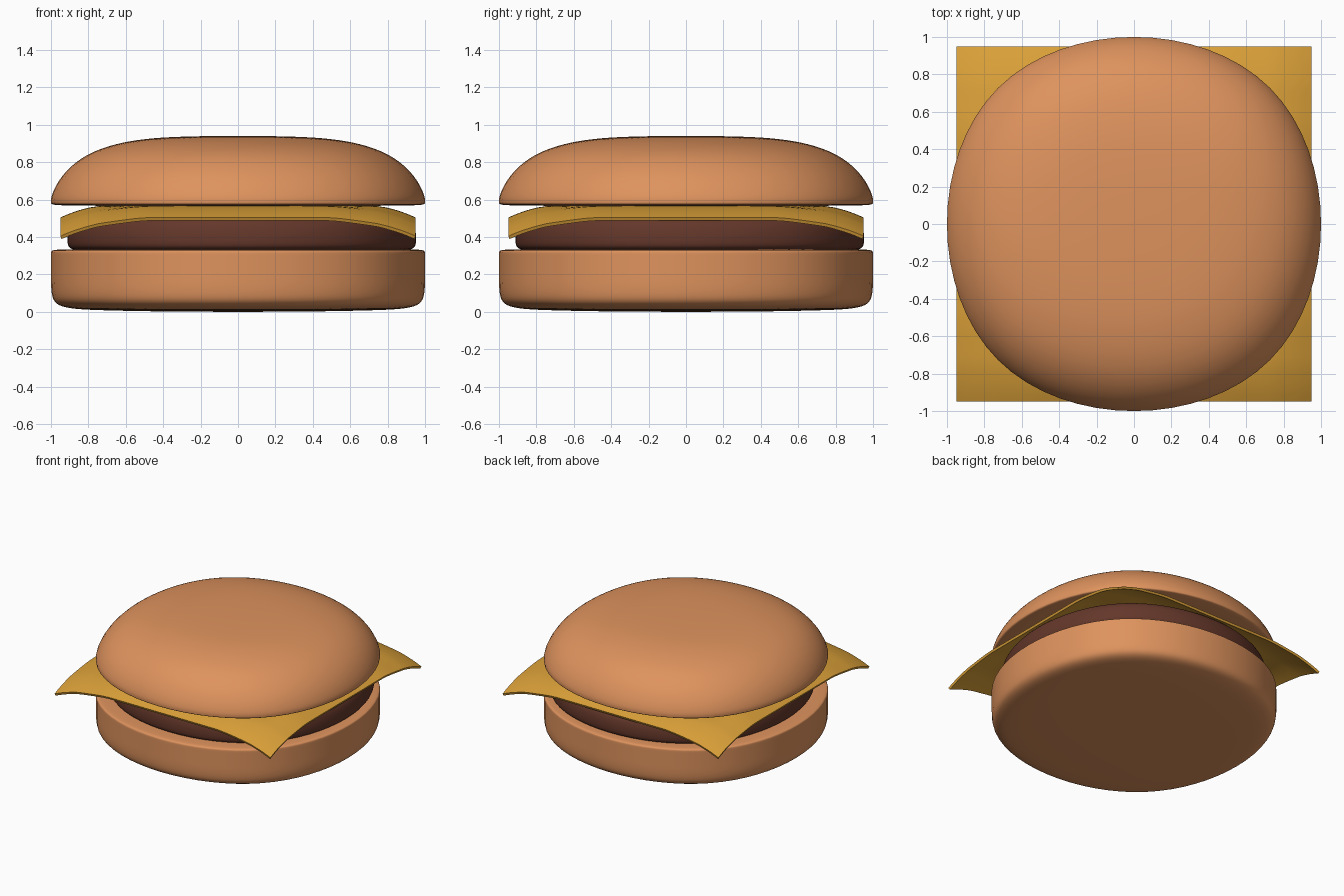
import bpy, bmesh

if "Cube" in bpy.data.objects:
    bpy.data.objects.remove(bpy.data.objects["Cube"])


def colour(obj, rgb):
    mat = bpy.data.materials.get(str(rgb)) or bpy.data.materials.new(str(rgb))
    mat.diffuse_color = (*rgb, 1)
    mat.use_nodes = True
    mat.node_tree.nodes["Principled BSDF"].inputs["Base Color"].default_value = mat.diffuse_color
    obj.data.materials.append(mat)


def finish(bm, name, rgb):
    bmesh.ops.recalc_face_normals(bm, faces=bm.faces)
    for f in bm.faces:
        f.smooth = True
    mesh = bpy.data.meshes.new(name)
    bm.to_mesh(mesh)
    bm.free()
    obj = bpy.data.objects.new(name, mesh)
    bpy.context.collection.objects.link(obj)
    colour(obj, rgb)
    return obj


def soft_disc(name, profile, rgb, centre=(0, 0)):
    """Stack of square rings, subdivided into a softly squared disc."""
    bm = bmesh.new()
    rings = []
    for r, z in profile:
        h = r * 12 / 11  # a subdivided square shrinks to 11/12 of its half width
        rings.append([bm.verts.new((sx * h + centre[0], sy * h + centre[1], z))
                      for sx, sy in ((-1, -1), (1, -1), (1, 1), (-1, 1))])
    for a, b in zip(rings, rings[1:]):
        for i in range(4):
            j = (i + 1) % 4
            bm.faces.new((a[i], a[j], b[j], b[i]))
    bm.faces.new(rings[0][::-1])
    bm.faces.new(rings[-1])
    obj = finish(bm, name, rgb)
    sub = obj.modifiers.new("soften", "SUBSURF")
    sub.levels = sub.render_levels = 4
    return obj


BUN = (0.73, 0.29, 0.11)
MEAT = (0.127, 0.038, 0.023)
CHEESE = (0.70, 0.35, 0.04)

# Buns and patty
soft_disc("bottom_bun", [(0.3, 0.0), (0.75, 0.008), (0.97, 0.02), (1, 0.09), (1, 0.2),
                         (1, 0.31), (1, 0.325), (0.98, 0.335), (0.8, 0.335), (0.3, 0.335)], BUN)
soft_disc("patty", [(0.3, 0.325), (0.8, 0.325), (0.92, 0.328), (0.935, 0.37), (0.93, 0.45),
                    (0.9, 0.51), (0.75, 0.54), (0.3, 0.545)], MEAT, (0.02, 0.02))
soft_disc("top_bun", [(0.3, 0.567), (0.8, 0.567), (0.98, 0.57), (1, 0.577), (1, 0.59), (1, 0.62),
                      (0.95, 0.727), (0.82, 0.847), (0.6, 0.918), (0.3, 0.943)], BUN)


# Cheese slice: square sheet drooping at its edges and more at its corners
def edge_drop(t):
    return 0.062 * max(0, (abs(t) - 0.72) / 0.23) ** 1.7


def corner_blend(t):
    s = min(1, max(0, (abs(t) - 0.45) / 0.4))
    return s * s * (3 - 2 * s)


bm = bmesh.new()
bmesh.ops.create_grid(bm, x_segments=48, y_segments=48, size=0.95)
for v in bm.verts:
    x, y = v.co.x, v.co.y
    v.co.z = 0.567 - edge_drop(x) - edge_drop(y) - 0.038 * corner_blend(x) * corner_blend(y)
cheese = finish(bm, "cheese_slice", CHEESE)
if cheese.data.polygons[0].normal.z < 0:
    cheese.data.flip_normals()
thick = cheese.modifiers.new("thickness", "SOLIDIFY")
thick.thickness = 0.018
thick.offset = -1

# Keep the slice's rim crisp
bpy.context.view_layer.objects.active = cheese
cheese.select_set(True)
bpy.ops.object.modifier_apply(modifier="thickness")
bpy.ops.object.shade_smooth_by_angle()
